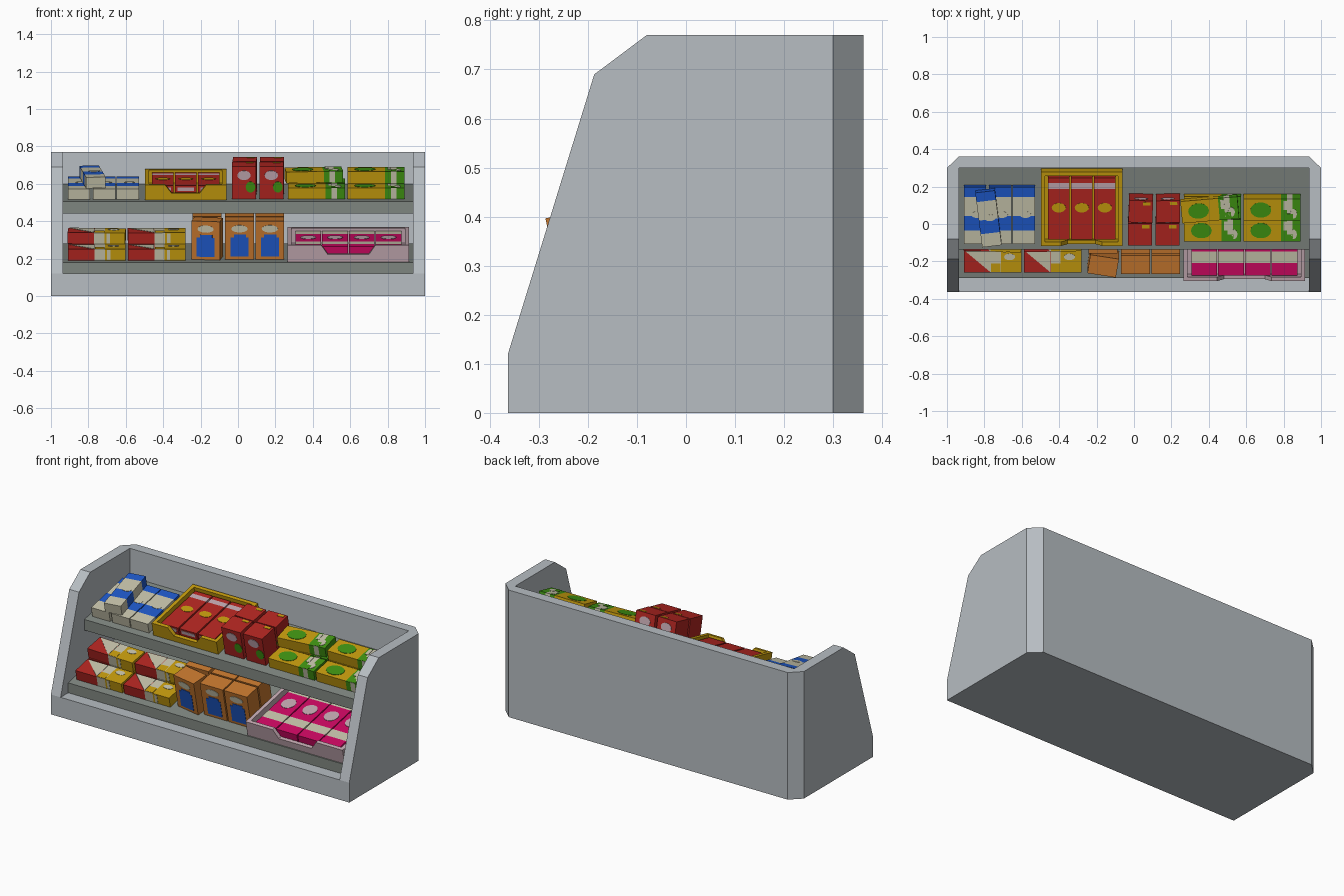
import bpy, bmesh, math
from mathutils import Matrix, Vector

if "Cube" in bpy.data.objects:
    bpy.data.objects.remove(bpy.data.objects["Cube"])

SLOPE = 0.21
LOWER, UPPER = (-0.29, 0.18), (-0.135, 0.505)      # front edges of the shelves (y, z)


def lin(c):
    c /= 255
    return c / 12.92 if c <= 0.04045 else ((c + 0.055) / 1.055) ** 2.4


MATS = {}
for mname, rgb in {
    "cabinet grey": (183, 189, 194), "shelf grey": (127, 134, 128), "cream": (198, 195, 171),
    "blue": (30, 88, 200), "yellow": (197, 155, 14), "red": (178, 38, 33), "green": (64, 148, 18),
    "orange": (197, 119, 46), "pale pink": (194, 168, 176), "magenta": (204, 8, 98),
}.items():
    m = bpy.data.materials.new(mname)
    m.diffuse_color = (*[lin(c) for c in rgb], 1)
    m.use_nodes = True
    m.node_tree.nodes["Principled BSDF"].inputs["Base Color"].default_value = m.diffuse_color
    MATS[mname] = m
NAMES = list(MATS)


def prism(bm, pts, offset, mat):
    """Closed prism from a flat outline swept along offset."""
    a = [bm.verts.new(p) for p in pts]
    b = [bm.verts.new(Vector(p) + Vector(offset)) for p in pts]
    n = len(a)
    fs = [bm.faces.new(a), bm.faces.new(b)]
    fs += [bm.faces.new((a[i], a[(i + 1) % n], b[(i + 1) % n], b[i])) for i in range(n)]
    for f in fs:
        f.material_index = NAMES.index(mat)
    return fs


def box(bm, x0, x1, y0, y1, z0, z1, mat):
    return prism(bm, [(x0, y0, z0), (x1, y0, z0), (x1, y1, z0), (x0, y1, z0)], (0, 0, z1 - z0), mat)


def finish(bm, name, matrix=Matrix()):
    bmesh.ops.recalc_face_normals(bm, faces=bm.faces[:])
    me = bpy.data.meshes.new(name)
    used = sorted({f.material_index for f in bm.faces})
    for f in bm.faces:
        f.material_index = used.index(f.material_index)
    for i in used:
        me.materials.append(MATS[NAMES[i]])
    bm.to_mesh(me)
    bm.free()
    ob = bpy.data.objects.new(name, me)
    ob.matrix_world = matrix
    bpy.context.collection.objects.link(ob)


def on_shelf(shelf, x, s, n=0, yaw=0):
    """Placement on a sloping shelf: s along the slope, n above it."""
    return (Matrix.Translation((0, *shelf)) @ Matrix.Rotation(SLOPE, 4, 'X')
            @ Matrix.Translation((x, s, n + 0.001)) @ Matrix.Rotation(math.radians(yaw), 4, 'Z'))


def oval(u, v, ru, rv, n=14):
    return [(u + ru * math.cos(2 * math.pi * i / n), v + rv * math.sin(2 * math.pi * i / n)) for i in range(n)]


def rect(u0, v0, u1, v1):
    return [(u0, v0), (u1, v0), (u1, v1), (u0, v1)]


def pack(name, shelf, x, s, n, size, axis, bands, decals=(), yaw=0):
    """Carton with colour bands along an axis and thin printed plates."""
    w, d, h = size
    bm = bmesh.new()
    box(bm, -w / 2, w / 2, -d / 2, d / 2, 0, h, bands[0][1])
    no = Vector((axis == 0, axis == 1, axis == 2))
    lo = (-w / 2, -d / 2, 0)[axis]
    for frac, _ in bands[:-1]:
        bmesh.ops.bisect_plane(bm, geom=bm.verts[:] + bm.edges[:] + bm.faces[:],
                               plane_co=no * (lo + frac * size[axis]), plane_no=no)
    for f in bm.faces:
        t = (f.calc_center_median()[axis] - lo) / size[axis]
        f.material_index = NAMES.index(next((b[1] for b in bands if t < b[0]), bands[-1][1]))
    e = 0.002
    for face, pts, mat in decals:
        if face == 'top':
            prism(bm, [(u, v, h) for u, v in pts], (0, 0, e), mat)
        elif face == 'front':
            prism(bm, [(u, -d / 2, v) for u, v in pts], (0, -e, 0), mat)
        else:
            prism(bm, [(u, d / 2, v) for u, v in pts], (0, e, 0), mat)
    finish(bm, name, on_shelf(shelf, x, s + d / 2, n, yaw))


def tray(name, shelf, x, s, w, d, h, notch, mat):
    """Open display tray with a notched front wall."""
    bm = bmesh.new()
    t, a = 0.022, w / 2
    box(bm, -a, a, 0, d, 0, 0.01, mat)
    for sx in (-a, a - t):
        box(bm, sx, sx + t, t, d - t, 0.01, h, mat)
    box(bm, -a, a, d - t, d, 0.01, h, mat)
    prof = [(-a, .01), (a, .01), (a, h), (notch, h), (notch - .035, h * .45),
            (-notch + .035, h * .45), (-notch, h), (-a, h)]
    prism(bm, [(u, 0, v) for u, v in prof], (0, t, 0), mat)
    finish(bm, name, on_shelf(shelf, x, s))


# cabinet walls
bm = bmesh.new()
side = [(-.363, 0), (-.363, .12), (-.187, .69), (-.08, .77), (.30, .77), (.30, 0)]
for x0 in (-1, .935):
    prism(bm, [(x0, y, z) for y, z in side], (.065, 0, 0), "cabinet grey")
finish(bm, "side_walls")
bm = bmesh.new()
prism(bm, [(-1, .30, 0), (1, .30, 0), (.935, .362, 0), (-.935, .362, 0)], (0, 0, .77), "cabinet grey")
finish(bm, "back_wall")
bm = bmesh.new()
box(bm, -.935, .935, -.363, -.29, 0, .12, "cabinet grey")
box(bm, -.935, .935, -.29, .30, 0, .02, "cabinet grey")
finish(bm, "front_lip_and_floor")

# sloping shelves
for sname, prof in (("lower_shelf", [(-.29, .02), (-.29, .18), (.18, .28), (.30, .28), (.30, .02)]),
                    ("upper_shelf", [(-.135, .44), (-.135, .505), (.30, .598), (.30, .533)])):
    bm = bmesh.new()
    prism(bm, [(-.935, y, z) for y, z in prof], (1.87, 0, 0), "shelf grey")
    finish(bm, sname)

# blue and cream packets, with one lying askew on top
blue_bands = [(.24, "cream"), (.49, "blue"), (.83, "cream"), (1, "blue")]
blue_marks = [('top', oval(.01, .005, .03, .018), "cream")]
for i, x in enumerate((-.85, -.715, -.59)):
    pack(f"blue_packet_{i}", UPPER, x, .042, 0, (.12, .31, .06), 1, blue_bands, blue_marks)
pack("blue_packet_top", UPPER, -.778, .042, .063, (.105, .30, .06), 1, blue_bands, blue_marks, 7)

# yellow tray with red packets
tray("yellow_tray", UPPER, -.28, .036, .435, .405, .082, .11, "yellow")
for i in range(3):
    pack(f"red_packet_{i}", UPPER, -.402 + i * .123, .07, .011, (.114, .335, .06), 1,
         [(.82, "red"), (.92, "pale pink"), (1, "red")],
         [('top', oval(0, .005, .038, .026), "yellow"),
          ('front', rect(-.045, .03, .045, .05), "pale pink")])

# red cartons
for r in range(2):
    for i, x in enumerate((.032, .178)):
        pack(f"red_carton_{r}_{i}", UPPER, x + .004 * r, .058 + r * .126, 0, (.128, .12, .178), 2,
             [(1, "red")],
             [('front', oval(0, .13, .036, .026), "pale pink"),
              ('front', oval(.035, .066, .026, .03), "green"),
              ('back', oval(0, .13, .036, .026), "pale pink"),
              ('top', rect(.01, .035, .05, .052), "yellow")], yaw=(-2, 1)[i] * r)

# yellow and green boxes: front row single, back row stacked two high
for i, x in enumerate((.42, .738)):
    for j, (s, n, yaw, dx) in enumerate(((.055, 0, 0, 0), (.181, 0, 0, 0),
                                         (.181, .063, (5, 0)[i], (-.015, 0)[i]))):
        pack(f"green_box_{i}_{j}", UPPER, x + dx, s, n, (.305, .12, .061), 0,
             [(.66, "yellow"), (.76, "green"), (.86, "cream"), (1, "green")],
             [('top', oval(-.06, 0, .056, .042), "green"),
              ('top', rect(.06, .0, .08, .05), "cream"),
              ('top', rect(.08, -.058, .112, -.02), "green"),
              ('top', oval(.115, -.02, .018, .026), "cream")], yaw)

# red, cream and yellow boxes
for i, x in enumerate((-.755, -.435)):
    for j, (s, n, yaw) in enumerate(((.045, 0, 0), (.172, 0, 0), (.172, .063, (-2, 1)[i]))):
        pack(f"yellow_box_{i}_{j}", LOWER, x, s, n, (.308, .12, .061), 0,
             [(.46, "red"), (.64, "cream"), (1, "yellow")],
             [('top', [(-.147, .056), (-.013, -.058), (-.013, .056)], "cream"),
              ('top', rect(-.01, -.058, .042, -.01), "yellow"),
              ('top', oval(.09, .025, .03, .018), "cream"),
              ('front', rect(.055, .004, .072, .058), "cream")], yaw)

# orange cartons
for r in range(2):
    for i, (x, yaw) in enumerate(((-.165, -9), (.008, 0), (.17, 0))):
        pack(f"orange_carton_{r}_{i}", LOWER, x, (.068, .06)[i == 0 and r == 0] + r * .112, 0,
             (.154, .102, .21), 2, [(1, "orange")],
             [('front', rect(-.048, .016, .048, .12), "blue"),
              ('front', rect(-.03, .12, .036, .136), "blue"),
              ('front', oval(0, .168, .044, .02), "cream")], yaw * (1 - r))

# pink tray with magenta packets
tray("pink_tray", LOWER, .59, .004, .65, .46, .092, .145, "pale pink")
for i in range(4):
    pack(f"magenta_packet_{i}", LOWER, .59 + (i - 1.5) * .143, .032, .011, (.137, .40, .068), 1,
         [(.17, "magenta"), (.33, "cream"), (.80, "magenta"), (1, "cream")],
         [('top', oval(0, .03, .042, .045), "pale pink")])
